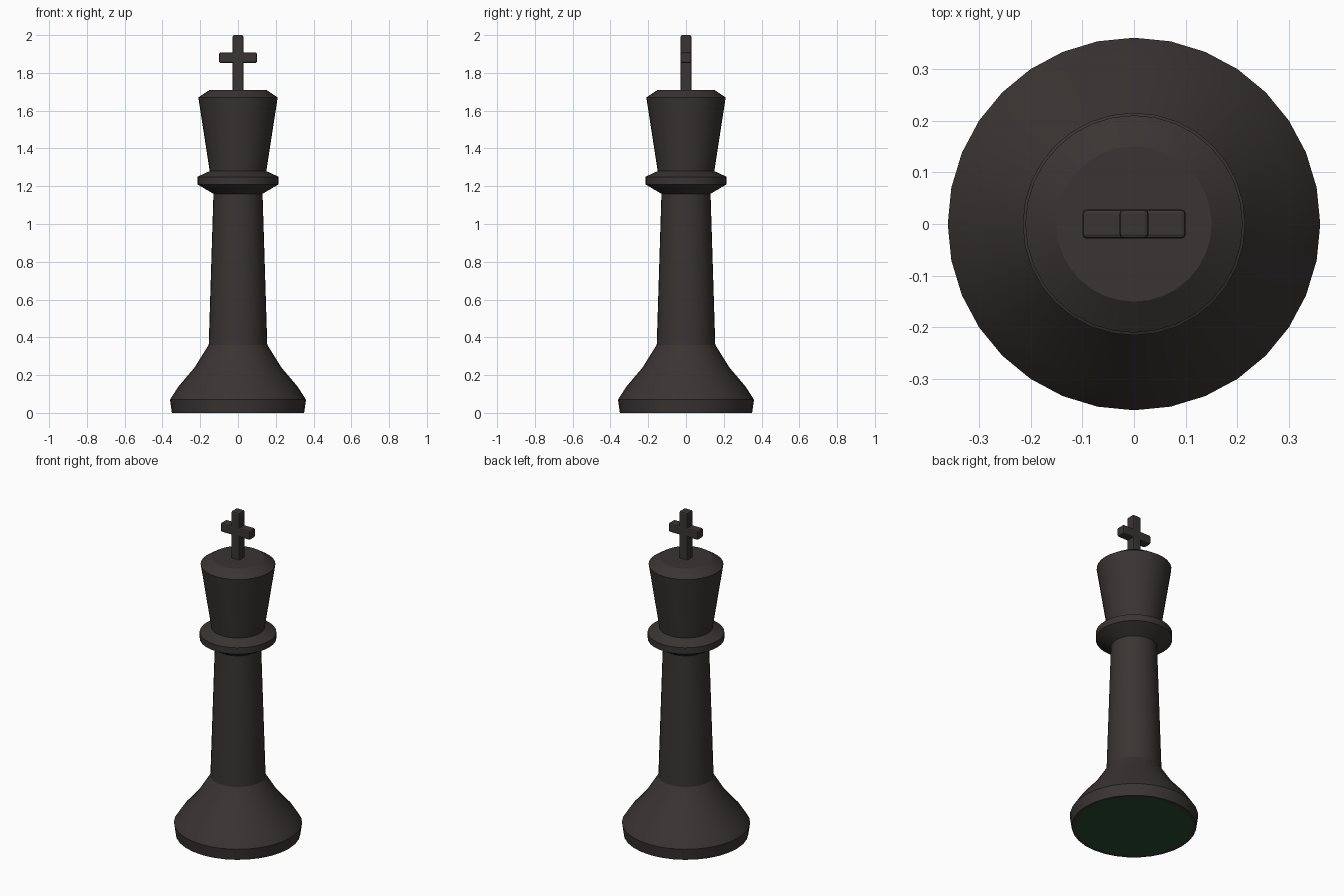
import bpy, bmesh
from math import radians, tau
from mathutils import Matrix

if "Cube" in bpy.data.objects:
    bpy.data.objects.remove(bpy.data.objects["Cube"])

SIDES = 32


def material(name, rgb):
    m = bpy.data.materials.new(name)
    m.diffuse_color = (*rgb, 1)
    m.use_nodes = True
    m.node_tree.nodes["Principled BSDF"].inputs["Base Color"].default_value = m.diffuse_color
    return m


def finish(name, bm, mat):
    bmesh.ops.recalc_face_normals(bm, faces=bm.faces)
    me = bpy.data.meshes.new(name)
    bm.to_mesh(me)
    bm.free()
    me.materials.append(mat)
    ob = bpy.data.objects.new(name, me)
    bpy.context.collection.objects.link(ob)
    return ob


def lathe(name, profile, mat):
    bm = bmesh.new()
    verts = [bm.verts.new((r, 0, z)) for r, z in profile]
    edges = [bm.edges.new(pair) for pair in zip(verts, verts[1:])]
    bmesh.ops.spin(bm, geom=verts + edges, cent=(0, 0, 0), axis=(0, 0, 1),
                   angle=tau, steps=SIDES, use_duplicate=False)
    bmesh.ops.remove_doubles(bm, verts=bm.verts, dist=1e-4)
    ob = finish(name, bm, mat)
    bpy.ops.object.select_all(action='DESELECT')
    bpy.context.view_layer.objects.active = ob
    ob.select_set(True)
    bpy.ops.object.shade_smooth_by_angle(angle=radians(30))
    return ob


def bar(name, size, z, mat):
    bm = bmesh.new()
    bmesh.ops.create_cube(bm, size=1, matrix=Matrix.Translation((0, 0, z)) @ Matrix.Diagonal((*size, 1)))
    ob = finish(name, bm, mat)
    bevel = ob.modifiers.new("soft_edges", 'BEVEL')
    bevel.width = 0.008
    bevel.segments = 2
    return ob


ebony = material("ebony", (0.04, 0.035, 0.033))
green = material("green_felt", (0.02, 0.07, 0.03))

# Turned body: recessed foot, flared base, stem, collar, crown
lathe("turned_body", [
    (0, 0.004), (0.33, 0.004), (0.33, 0), (0.35, 0), (0.36, 0.07),
    (0.315, 0.14), (0.23, 0.24), (0.155, 0.36), (0.13, 1.16),
    (0.215, 1.21), (0.215, 1.25), (0.15, 1.28),
    (0.21, 1.67), (0.15, 1.71), (0, 1.71)], ebony)

# Felt pad under the foot
felt = bmesh.new()
bmesh.ops.create_circle(felt, cap_ends=True, radius=0.33, segments=SIDES)
bmesh.ops.reverse_faces(felt, faces=felt.faces)
pad = finish("felt_pad", felt, green)

# Cross finial
bar("cross_upright", (0.056, 0.056, 0.31), 1.845, ebony)
bar("cross_arm", (0.20, 0.056, 0.056), 1.88, ebony)
